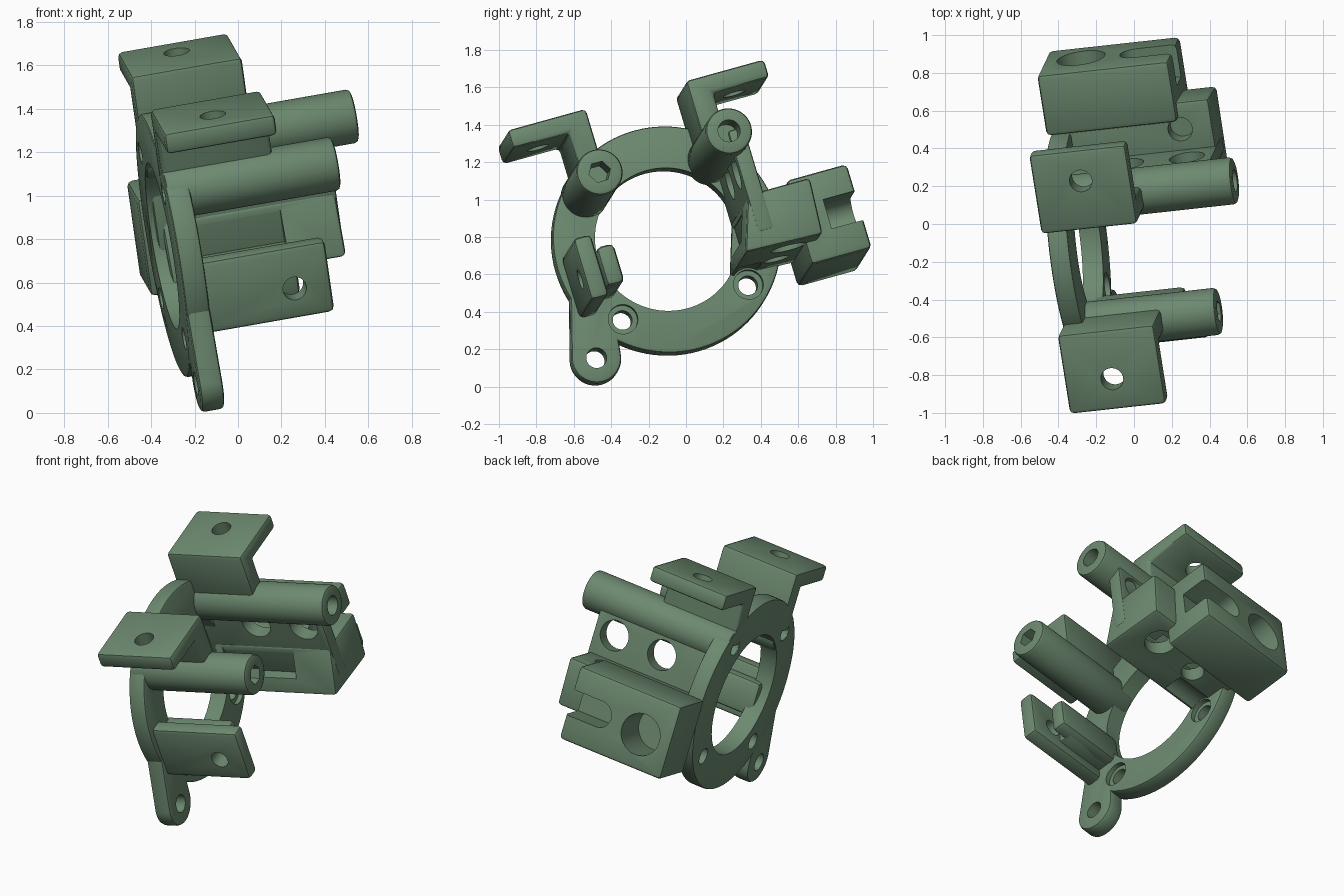
import bpy, bmesh, math
from mathutils import Vector, Matrix

if "Cube" in bpy.data.objects:
    bpy.data.objects.remove(bpy.data.objects["Cube"])

# Tilted frame of the bracket: U = ring axis, V = across, W = up
U = Vector((1, 0.11, 0.175)).normalized()
V = Vector((-0.153, 0.964, 0.267))
V = (V - U * V.dot(U)).normalized()
W = U.cross(V)
FRAME = Matrix.Translation((-0.295, -0.107, 0.778)) @ Matrix((U, V, W)).transposed().to_4x4()
parts = []


def circle(v, w, r, n=48):
    return [(v + r * math.cos(2 * math.pi * i / n), w + r * math.sin(2 * math.pi * i / n)) for i in range(n)]


def rect(v0, v1, w0, w1):
    return [(v0, w0), (v1, w0), (v1, w1), (v0, w1)]


def prism(name, pts, u0, u1, bevel=0.018, keep=True):
    """Extrude a (v, w) outline along the ring axis from u0 to u1."""
    bm = bmesh.new()
    face = bm.faces.new([bm.verts.new((u0, v, w)) for v, w in pts])
    new = bmesh.ops.extrude_face_region(bm, geom=[face])["geom"]
    bmesh.ops.translate(bm, vec=(u1 - u0, 0, 0), verts=[g for g in new if isinstance(g, bmesh.types.BMVert)])
    bmesh.ops.recalc_face_normals(bm, faces=bm.faces)
    if bevel:
        sharp = [e for e in bm.edges if e.calc_face_angle(0) > 0.6]
        bmesh.ops.bevel(bm, geom=sharp, offset=bevel, segments=2, profile=0.5, affect='EDGES')
    me = bpy.data.meshes.new(name)
    bm.to_mesh(me)
    bm.free()
    ob = bpy.data.objects.new(name, me)
    bpy.context.collection.objects.link(ob)
    if keep:
        parts.append(ob)
    return ob


def drill(center, axis, r, depth, n=32):
    """Round cutter centred on a local point along axis u, v or w."""
    bm = bmesh.new()
    bmesh.ops.create_cone(bm, cap_ends=True, segments=n, radius1=r, radius2=r, depth=depth)
    rot = {'u': Matrix.Rotation(math.pi / 2, 4, 'Y'), 'v': Matrix.Rotation(math.pi / 2, 4, 'X'), 'w': Matrix()}[axis]
    bm.transform(Matrix.Translation(center) @ rot)
    me = bpy.data.meshes.new("cutter")
    bm.to_mesh(me)
    bm.free()
    ob = bpy.data.objects.new("cutter", me)
    bpy.context.collection.objects.link(ob)
    return ob


def cut(ob, *cutters):
    """Subtract the cutters, bake the result and delete them."""
    for c in cutters:
        m = ob.modifiers.new("cut", 'BOOLEAN')
        m.operation, m.solver, m.object = 'DIFFERENCE', 'EXACT', c
    bpy.context.view_layer.update()
    dg = bpy.context.evaluated_depsgraph_get()
    me = bpy.data.meshes.new_from_object(ob.evaluated_get(dg))
    ob.modifiers.clear()
    ob.data = me
    for c in cutters:
        bpy.data.objects.remove(c)


P = 0.352   # screw positions sit on the diagonals of the ring
T = 0.055   # half thickness of the plate

# Ring plate with bore, screw holes and countersinks
ring = prism("ring_plate", circle(0, 0, 0.615, 96), -T, T, 0.015)
cut(ring, drill((0, 0, 0), 'u', 0.388, 1, 96),
    *[drill((0, a * P, b * P), 'u', 0.052, 1) for a in (-1, 1) for b in (-1, 1)],
    *[drill((T, a * P, -P), 'u', 0.08, 0.06) for a in (-1, 1)])

# Lower ear: stadium outline blending into the ring
c0, c1, r0, r1 = Vector((-0.55, -0.515)), Vector((-0.475, -0.16)), 0.135, 0.11
ang = math.atan2(c1.y - c0.y, c1.x - c0.x)
outline = []
for c, r, start in ((c0, r0, ang + math.pi / 2), (c1, r1, ang - math.pi / 2)):
    outline += [(c.x + r * math.cos(start + math.pi * i / 20), c.y + r * math.sin(start + math.pi * i / 20)) for i in range(21)]
ear = prism("lower_ear", outline, -T + 0.002, T + 0.002, 0.02)
cut(ear, drill((0, c0.x, c0.y), 'u', 0.055, 1), drill((0, -P, -P), 'u', 0.08, 1),
    drill((0, 0, 0), 'u', 0.392, 1, 96))

# Two screw posts and the mirrored angle tabs above them
for s, end, sides, label in ((-1, 0.755, 6, "front"), (1, 0.95, 24, "rear")):
    post = prism(label + "_post", circle(s * P, P, 0.125), -T + 0.003, end, 0.02)
    cut(post, drill((end, s * P, P), 'u', 0.06, 0.3, sides), drill((0, s * P, P), 'u', 0.05, 0.5))
    tab = prism(label + "_angle_tab", [(s * v, w) for v, w in
                ((0.28, 0.36), (0.28, 0.742), (0.72, 0.742), (0.72, 0.64), (0.405, 0.64), (0.405, 0.36))],
                -T, 0.465, 0.022)
    cut(tab, drill((0.2, s * 0.55, 0.7), 'w', 0.06, 0.5))

# Front side lug with cross hole, and the rib behind it
lug = prism("side_lug", rect(-0.575, -0.475, -0.285, 0.06), -0.02, 0.63, 0.025)
cut(lug, drill((0.46, -0.53, -0.14), 'v', 0.055, 0.5))
prism("side_lug_rib", rect(-0.45, -0.35, -0.22, 0.0), 0, 0.5, 0.03)
prism("side_lug_web", rect(-0.51, -0.39, -0.22, -0.12), 0, 0.40, 0.01)

# Perforated wall between the rear post and the block
wall = prism("rear_wall", rect(0.365, 0.455, -0.2, 0.37), -0.03, 0.82, 0.015)
cut(wall, *[drill((u, 0.4, 0.165), 'v', 0.095, 0.6) for u in (0.35, 0.68)])

# Inner clamp block: full height at its free end, open pocket on the bore side
block = prism("inner_block", [(0.37, 0.012), (0.72, 0.012), (0.70, -0.3), (0.27, -0.285)], 0.0, 0.815, 0.022)
cut(block, drill((0.64, 0.57, 0.0), 'w', 0.065, 0.16), drill((0.6, 0.53, -0.3), 'w', 0.095, 0.24),
    drill((0.28, 0.5, -0.3), 'w', 0.07, 0.3), drill((0, P, -P), 'u', 0.09, 0.6),
    prism("cutter", rect(0.1, 0.52, -0.19, -0.04), 0.06, 0.55, 0, False),
    prism("cutter", rect(0.1, 0.36, -0.19, 0.1), 0.06, 0.55, 0, False))

# Outer clamp block: big round recess and an open round-ended slot
outer = prism("outer_block", rect(0.62, 0.96, -0.42, 0.055), -T - 0.015, 0.64, 0.025)
cut(outer, drill((0.135, 0.96, -0.2), 'v', 0.13, 0.5),
    drill((0.43, 0.96, -0.18), 'v', 0.082, 0.36),
    prism("cutter", rect(0.78, 1.2, -0.262, -0.098), 0.43, 1.0, 0, False))

# Place everything in the tilted frame and shade
bpy.ops.object.select_all(action='DESELECT')
mat = bpy.data.materials.new("green_plastic")
mat.diffuse_color = (0.15, 0.25, 0.16, 1)
mat.use_nodes = True
mat.node_tree.nodes["Principled BSDF"].inputs["Base Color"].default_value = mat.diffuse_color
for ob in parts:
    ob.matrix_world = FRAME
    ob.data.materials.clear()
    ob.data.materials.append(mat)
    ob.select_set(True)
bpy.context.view_layer.objects.active = parts[0]
bpy.ops.object.shade_smooth_by_angle(angle=math.radians(35))
